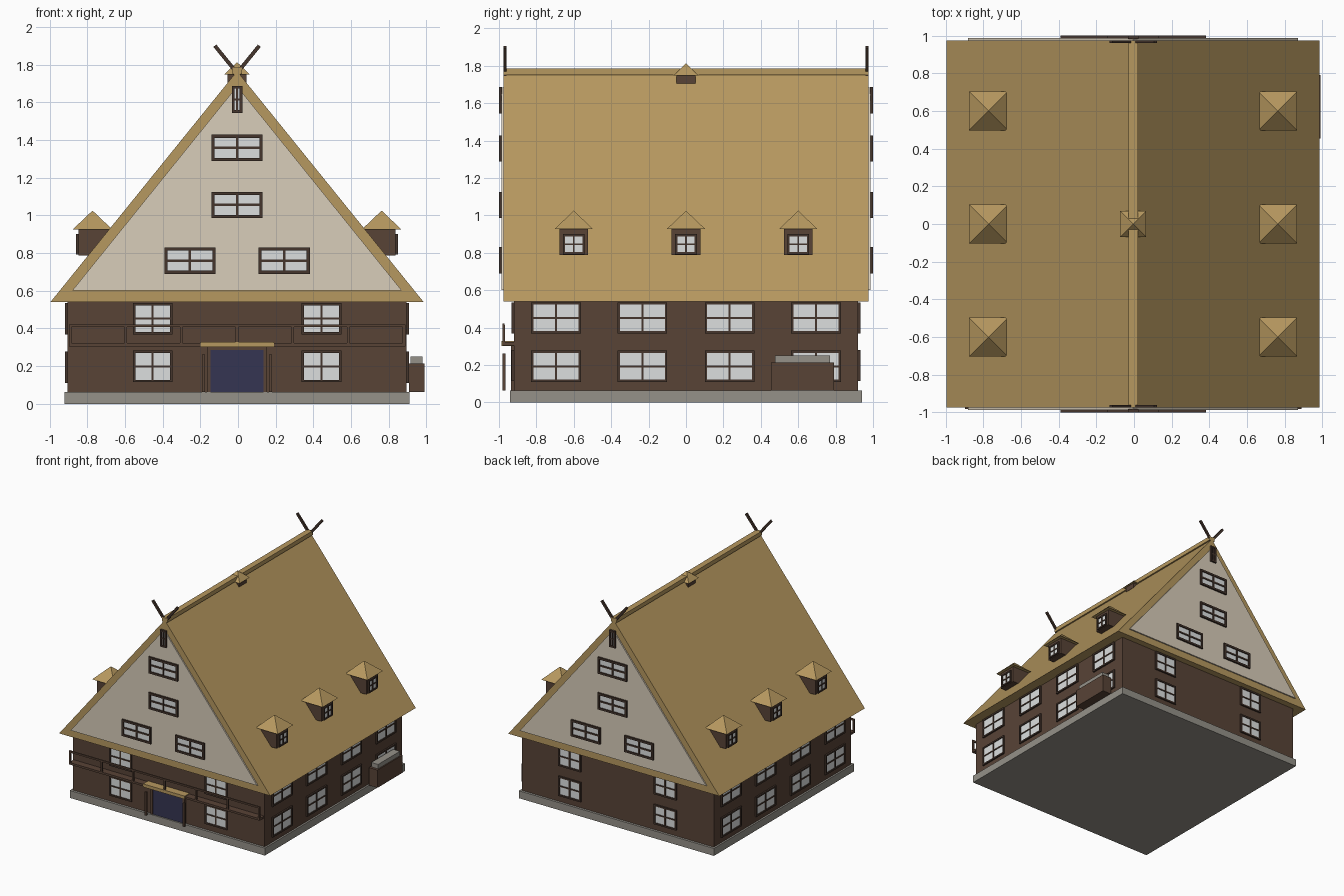
import bpy, bmesh, math
from mathutils import Matrix, Vector

if "Cube" in bpy.data.objects:
    bpy.data.objects.remove(bpy.data.objects["Cube"])

CX = -0.005  # the house axis sits slightly left of the bounding box centre


def material(name, rgb):
    m = bpy.data.materials.new(name)
    m.diffuse_color = (*rgb, 1)
    m.use_nodes = True
    m.node_tree.nodes["Principled BSDF"].inputs["Base Color"].default_value = m.diffuse_color
    return m


THATCH = material("straw thatch", (0.47, 0.315, 0.115))
CREAM = material("cream plaster", (0.69, 0.61, 0.49))
WALL = material("brown timber", (0.098, 0.056, 0.037))
FRAME = material("dark timber", (0.058, 0.035, 0.025))
GLASS = material("pale glass", (0.72, 0.74, 0.74))
STONE = material("grey stone", (0.30, 0.285, 0.25))
DOOR = material("blue door", (0.036, 0.036, 0.085))


def finish(name, bm, mat):
    bmesh.ops.recalc_face_normals(bm, faces=bm.faces)
    me = bpy.data.meshes.new(name)
    bm.to_mesh(me)
    bm.free()
    me.materials.append(mat)
    ob = bpy.data.objects.new(name, me)
    bpy.context.collection.objects.link(ob)
    return ob


def boxes(name, mat, items):
    """Each item is (x0, x1, y0, y1, z0, z1)."""
    bm = bmesh.new()
    for x0, x1, y0, y1, z0, z1 in items:
        mtx = Matrix.Translation(((x0 + x1) / 2, (y0 + y1) / 2, (z0 + z1) / 2))
        mtx = mtx @ Matrix.Diagonal((x1 - x0, y1 - y0, z1 - z0, 1))
        bmesh.ops.create_cube(bm, size=1, matrix=mtx)
    return finish(name, bm, mat)


def gable_prism(name, mat, half, z0, z1, y0, y1):
    bm = bmesh.new()
    f = bm.faces.new([bm.verts.new(p) for p in
                      ((CX - half, y0, z0), (CX + half, y0, z0), (CX, y0, z1))])
    ext = bmesh.ops.extrude_face_region(bm, geom=[f])
    vs = [v for v in ext["geom"] if isinstance(v, bmesh.types.BMVert)]
    bmesh.ops.translate(bm, verts=vs, vec=(0, y1 - y0, 0))
    return finish(name, bm, mat)


def pyramid(name, mat, x, y, half, z0, z1):
    bm = bmesh.new()
    mtx = Matrix.Translation((x, y, (z0 + z1) / 2)) @ Matrix.Rotation(math.pi / 4, 4, "Z")
    bmesh.ops.create_cone(bm, cap_ends=True, segments=4, radius1=half * math.sqrt(2),
                          radius2=0, depth=z1 - z0, matrix=mtx)
    return finish(name, bm, mat)


def window(name, axis, sign, face, u, z, w, h, bar=0.014, depth=0.013, rows=2):
    """Frame, mullions and pane on a wall whose outward direction is sign * axis."""
    def place(u0, u1, z0, z1, d):
        a, b = sorted((face - sign * 0.003, face + sign * d))
        return (a, b, u0, u1, z0, z1) if axis == "x" else (u0, u1, a, b, z0, z1)
    l, r, b, t = u - w / 2, u + w / 2, z - h / 2, z + h / 2
    m = bar * 0.4
    bars = [place(l, l + bar, b, t, depth), place(r - bar, r, b, t, depth),
            place(l + bar, r - bar, b, b + bar, depth), place(l + bar, r - bar, t - bar, t, depth),
            place(u - m, u + m, b + bar, t - bar, depth * 0.85)]
    if rows == 2:
        bars.append(place(l + bar, r - bar, z - m, z + m, depth * 0.8))
    boxes(name + "_frame", FRAME, bars)
    boxes(name + "_pane", GLASS, [place(l + bar / 2, r - bar / 2, b + bar / 2, t - bar / 2, 0.005)])


# Plinth, walls, roof and ridge
boxes("plinth", STONE, [(CX - 0.915, CX + 0.915, -0.94, 0.94, 0, 0.063)])
boxes("walls", WALL, [(CX - 0.9, CX + 0.9, -0.92, 0.92, 0.063, 0.56)])
gable_prism("thatched_roof", THATCH, 0.99, 0.54, 1.765, -0.975, 0.975)
boxes("ridge_cap", THATCH, [(CX - 0.025, CX + 0.025, -0.975, 0.975, 1.75, 1.785)])

# Gables, gable windows and crossed ridge boards, the same at both ends
for s, end in ((-1, "front"), (1, "back")):
    gable_prism(end + "_gable", CREAM, 0.875, 0.60, 1.685, s * 0.97, s * 0.986)
    for i, (u, z) in enumerate(((-0.25, 0.76), (0.25, 0.76), (0, 1.055), (0, 1.358))):
        window(f"{end}_gable_window_{i}", "y", s, s * 0.986, CX + u, z, 0.272, 0.14, 0.017, 0.014)
    window(end + "_attic_window", "y", s, s * 0.986, CX, 1.615, 0.056, 0.142, 0.014, 0.014)
    for t in (-1, 1):
        bm = bmesh.new()
        a, b = Vector((CX - t * 0.012, 0, 1.74)), Vector((CX + t * 0.118, 0, 1.90))
        d = b - a
        mtx = Matrix.Translation((a + b) / 2 + Vector((0, s * 0.967, 0)))
        mtx = mtx @ Matrix.Rotation(math.atan2(d.x, d.z), 4, "Y")
        bmesh.ops.create_cube(bm, size=1, matrix=mtx @ Matrix.Diagonal((0.02, 0.015, d.length, 1)))
        finish(f"{end}_ridge_board_{t}", bm, FRAME)
    # Wall windows under the gable
    for t in (-1, 1):
        for z in (0.198, 0.452):
            window(f"{end}_wall_window", "y", s, s * 0.92, CX + t * 0.448, z, 0.21, 0.167, 0.013)

# Long side windows and dormers, the same on both sides
for s, side in ((-1, "left"), (1, "right")):
    for y in (-0.695, -0.233, 0.233, 0.695):
        for z in (0.193, 0.452):
            window(f"{side}_wall_window", "x", s, CX + s * 0.9, y, z, 0.265, 0.167, 0.013)
    for y in (-0.6, 0, 0.6):
        x0, x1 = sorted((CX + s * 0.66, CX + s * 0.842))
        boxes(side + "_dormer_body", WALL, [(x0, x1, y - 0.077, y + 0.077, 0.787, 0.927)])
        pyramid(side + "_dormer_roof", THATCH, CX + s * 0.767, y, 0.104, 0.926, 1.025)
        window(side + "_dormer_window", "x", s, CX + s * 0.842, y, 0.846, 0.116, 0.108, 0.012)

# Ridge turret
boxes("turret_body", WALL, [(CX - 0.05, CX + 0.05, -0.05, 0.05, 1.705, 1.748)])
pyramid("turret_roof", THATCH, CX, 0, 0.068, 1.747, 1.813)

# Balcony across the front
L, R = CX - 0.893, CX + 0.893
boxes("balcony_floor", WALL, [(L, R, -0.98, -0.915, 0.305, 0.322)])
boxes("balcony_rail", WALL, [(L, R, -0.982, -0.970, 0.408, 0.422)])
boxes("balcony_posts", WALL, [(x - 0.007, x + 0.007, -0.982, -0.968, 0.32, 0.415)
                              for x in (L + 0.007 + i * (R - L - 0.014) / 6 for i in range(7))])

# Entrance: door, jambs, porch posts and canopy
boxes("door", DOOR, [(CX - 0.14, CX + 0.14, -0.929, -0.915, 0.063, 0.285)])
boxes("door_frame", WALL, [(CX - 0.16, CX - 0.14, -0.935, -0.915, 0.063, 0.30),
                           (CX + 0.14, CX + 0.16, -0.935, -0.915, 0.063, 0.30),
                           (CX - 0.16, CX + 0.16, -0.935, -0.915, 0.285, 0.302)])
boxes("porch_posts", WALL, [(CX + t * 0.178 - 0.008, CX + t * 0.178 + 0.008,
                             -0.98, -0.964, 0.063, 0.262) for t in (-1, 1)])
boxes("porch_canopy", THATCH, [(CX - 0.195, CX + 0.195, -0.986, -0.915, 0.302, 0.329)])

# Trough on the right side
boxes("trough", WALL, [(0.908, 0.99, 0.455, 0.79, 0.063, 0.213)])
boxes("trough_top", STONE, [(0.916, 0.98, 0.477, 0.77, 0.213, 0.25)])
